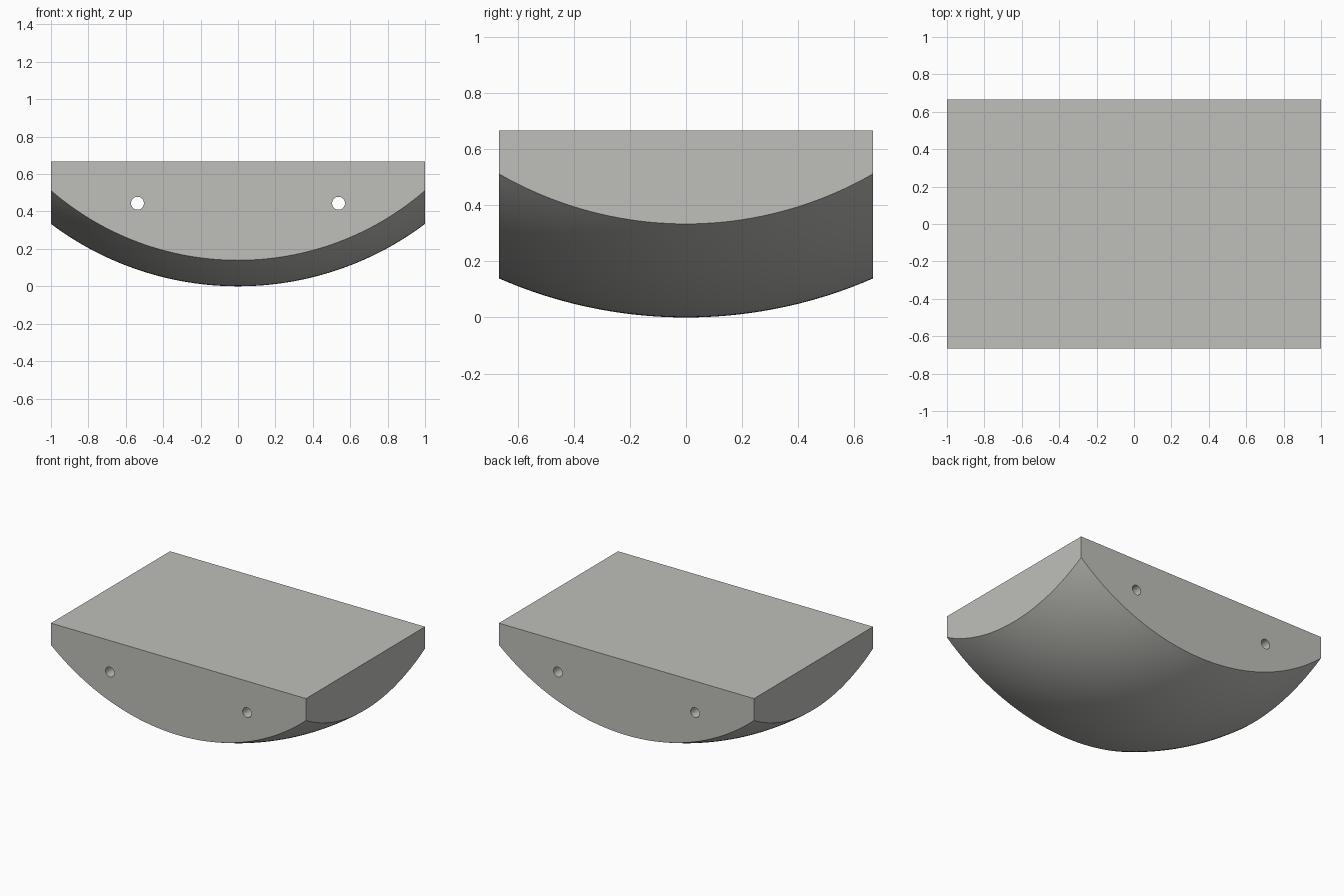
import bpy, bmesh, math

if "Cube" in bpy.data.objects:
    bpy.data.objects.remove(bpy.data.objects["Cube"])

HX, HY, TOP, R = 1.0, 0.6667, 0.6667, 5 / 3      # half sizes, flat top, sphere radius
HOLE_X, HOLE_Z, HOLE_R = 0.5375, 0.444, 0.0345
NX, NY = 60, 40

grey = bpy.data.materials.new("warm grey")
grey.diffuse_color = (0.52, 0.52, 0.49, 1)
grey.use_nodes = True
grey.node_tree.nodes["Principled BSDF"].inputs["Base Color"].default_value = grey.diffuse_color

# Block: spherical underside, four upright sides, flat top
bm = bmesh.new()
grid = []
for j in range(NY + 1):
    y = HY * (2 * j / NY - 1)
    row = []
    for i in range(NX + 1):
        x = HX * (2 * i / NX - 1)
        row.append(bm.verts.new((x, y, R - math.sqrt(R * R - x * x - y * y))))
    grid.append(row)
for j in range(NY):
    for i in range(NX):
        bm.faces.new((grid[j][i], grid[j + 1][i], grid[j + 1][i + 1], grid[j][i + 1]))
a, b, c, d = [bm.verts.new((sx * HX, sy * HY, TOP))
              for sx, sy in ((-1, -1), (1, -1), (1, 1), (-1, 1))]
bm.faces.new((a, b, c, d))
bm.faces.new(grid[0] + [b, a])
bm.faces.new(grid[-1] + [c, d])
bm.faces.new([r[0] for r in grid] + [d, a])
bm.faces.new([r[-1] for r in grid] + [c, b])
bmesh.ops.recalc_face_normals(bm, faces=bm.faces)
mesh = bpy.data.meshes.new("curved_block")
bm.to_mesh(mesh)
bm.free()
block = bpy.data.objects.new("curved_block", mesh)
bpy.context.collection.objects.link(block)
mesh.materials.append(grey)

# Two round holes running from front to back
for side in (-1, 1):
    bpy.ops.mesh.primitive_cylinder_add(vertices=32, radius=HOLE_R, depth=2,
                                        location=(side * HOLE_X, 0, HOLE_Z),
                                        rotation=(math.pi / 2, 0, 0))
    cutter = bpy.context.object
    cutter.name = "hole_cutter"
    cutter.data.materials.append(grey)
    cutter.hide_render = True
    bpy.context.view_layer.objects.active = block
    mod = block.modifiers.new("hole", 'BOOLEAN')
    mod.operation, mod.solver, mod.object = 'DIFFERENCE', 'EXACT', cutter
    bpy.ops.object.modifier_apply(modifier=mod.name)
    bpy.data.objects.remove(cutter)

# Smooth underside and holes, crisp edges
bpy.ops.object.select_all(action='DESELECT')
block.select_set(True)
bpy.context.view_layer.objects.active = block
bpy.ops.object.shade_smooth_by_angle(angle=math.radians(30))
